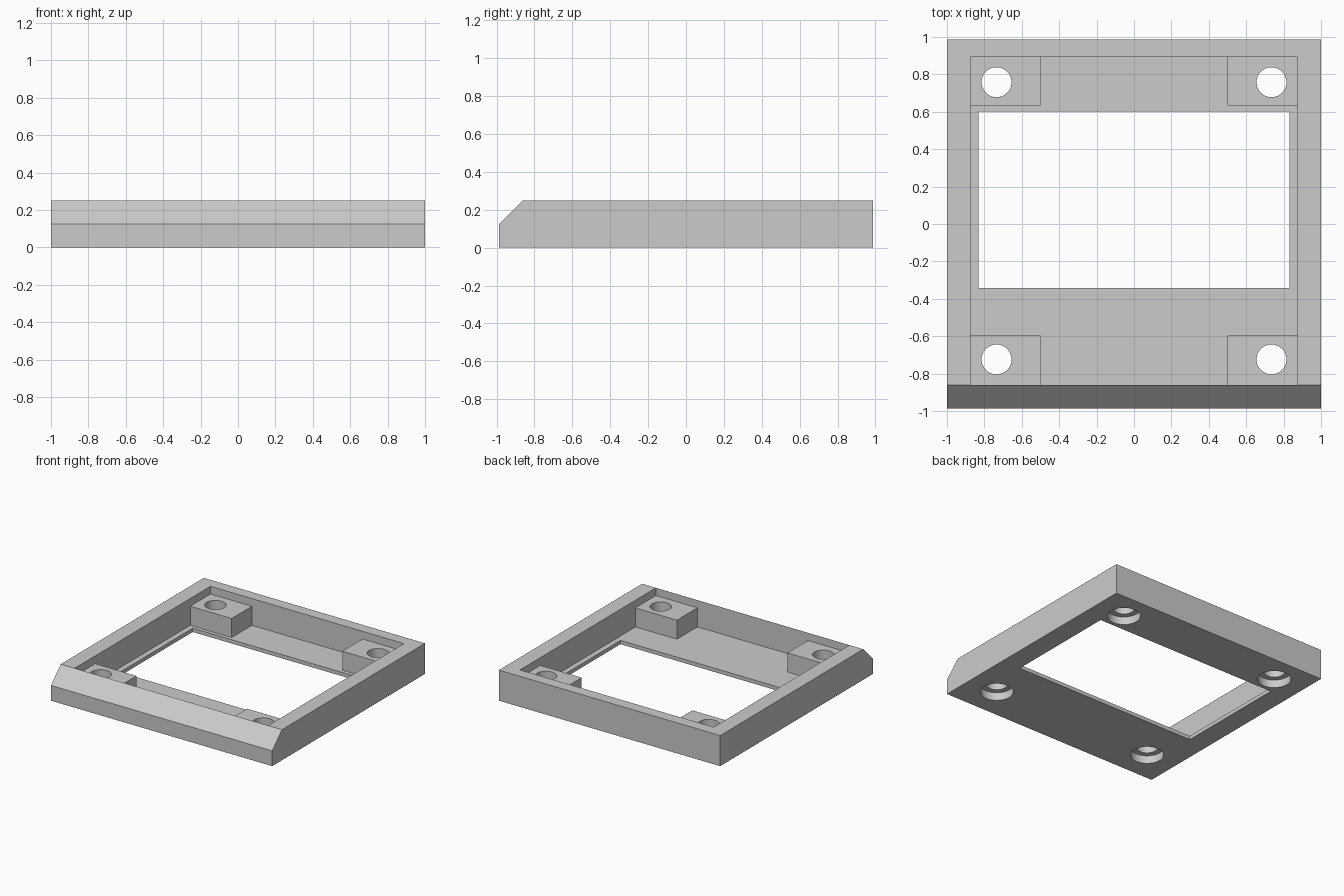
import bpy, bmesh, math
from mathutils import Matrix

cube = bpy.data.objects.get("Cube")
if cube:
    bpy.data.objects.remove(cube, do_unlink=True)

grey = bpy.data.materials.new("plain_grey")
grey.use_nodes = True
colour = (0.6, 0.6, 0.6, 1)
grey.diffuse_color = colour
grey.node_tree.nodes["Principled BSDF"].inputs["Base Color"].default_value = colour

HALF_Y, HEIGHT, FLOOR, POST_TOP = 0.987, 0.25, 0.031, 0.187
IN_X, IN_FRONT, IN_BACK = 0.875, -0.861, 0.894


def add_object(name, bm):
    bmesh.ops.recalc_face_normals(bm, faces=bm.faces)
    mesh = bpy.data.meshes.new(name)
    bm.to_mesh(mesh)
    bm.free()
    obj = bpy.data.objects.new(name, mesh)
    bpy.context.collection.objects.link(obj)
    mesh.materials.append(grey)
    return obj


def box(name, x, y, z):
    bm = bmesh.new()
    size = [b - a for a, b in (x, y, z)]
    mid = [(a + b) / 2 for a, b in (x, y, z)]
    bmesh.ops.create_cube(bm, size=1, matrix=Matrix.Translation(mid) @ Matrix.Diagonal((*size, 1)))
    return add_object(name, bm)


def cylinder(name, x, y, radius, z0, z1):
    bm = bmesh.new()
    bmesh.ops.create_cone(bm, cap_ends=True, segments=48, radius1=radius, radius2=radius,
                          depth=z1 - z0, matrix=Matrix.Translation((x, y, (z0 + z1) / 2)))
    return add_object(name, bm)


def combine(target, other, operation):
    """Apply a boolean and remove the helper."""
    bpy.context.view_layer.objects.active = target
    mod = target.modifiers.new("combine", "BOOLEAN")
    mod.operation, mod.solver, mod.object = operation, "EXACT", other
    bpy.ops.object.modifier_apply(modifier=mod.name)
    bpy.data.objects.remove(other, do_unlink=True)


# Frame body: side profile with a chamfered front edge, extruded across
bm = bmesh.new()
profile = [(-HALF_Y, 0), (HALF_Y, 0), (HALF_Y, HEIGHT), (IN_FRONT, HEIGHT), (-HALF_Y, 0.125)]
face = bm.faces.new([bm.verts.new((-1, y, z)) for y, z in profile])
side = bmesh.ops.extrude_face_region(bm, geom=[face])
bmesh.ops.translate(bm, vec=(2, 0, 0), verts=[v for v in side["geom"] if isinstance(v, bmesh.types.BMVert)])
frame = add_object("frame", bm)

# Open tray and the window through its floor
combine(frame, box("tray_cutter", (-IN_X, IN_X), (IN_FRONT, IN_BACK), (FLOOR, 0.4)), "DIFFERENCE")
combine(frame, box("window_cutter", (-0.831, 0.831), (-0.341, 0.602), (-0.1, 0.4)), "DIFFERENCE")

# Corner posts with counterbored screw holes
for sx in (-1, 1):
    xs = sorted((sx * 0.5, sx * IN_X))
    for ys, hole_y in (((IN_FRONT, -0.597), -0.724), ((0.633, IN_BACK), 0.758)):
        combine(frame, box("corner_post", xs, ys, (FLOOR, POST_TOP)), "UNION")
        combine(frame, cylinder("hole_cutter", sx * 0.735, hole_y, 0.08, -0.1, 0.4), "DIFFERENCE")
        combine(frame, cylinder("counterbore_cutter", sx * 0.735, hole_y, 0.125, -0.1, 0.065), "DIFFERENCE")

# Smooth hole walls, crisp edges elsewhere
frame.select_set(True)
bpy.context.view_layer.objects.active = frame
bpy.ops.object.shade_smooth_by_angle(angle=math.radians(30))
